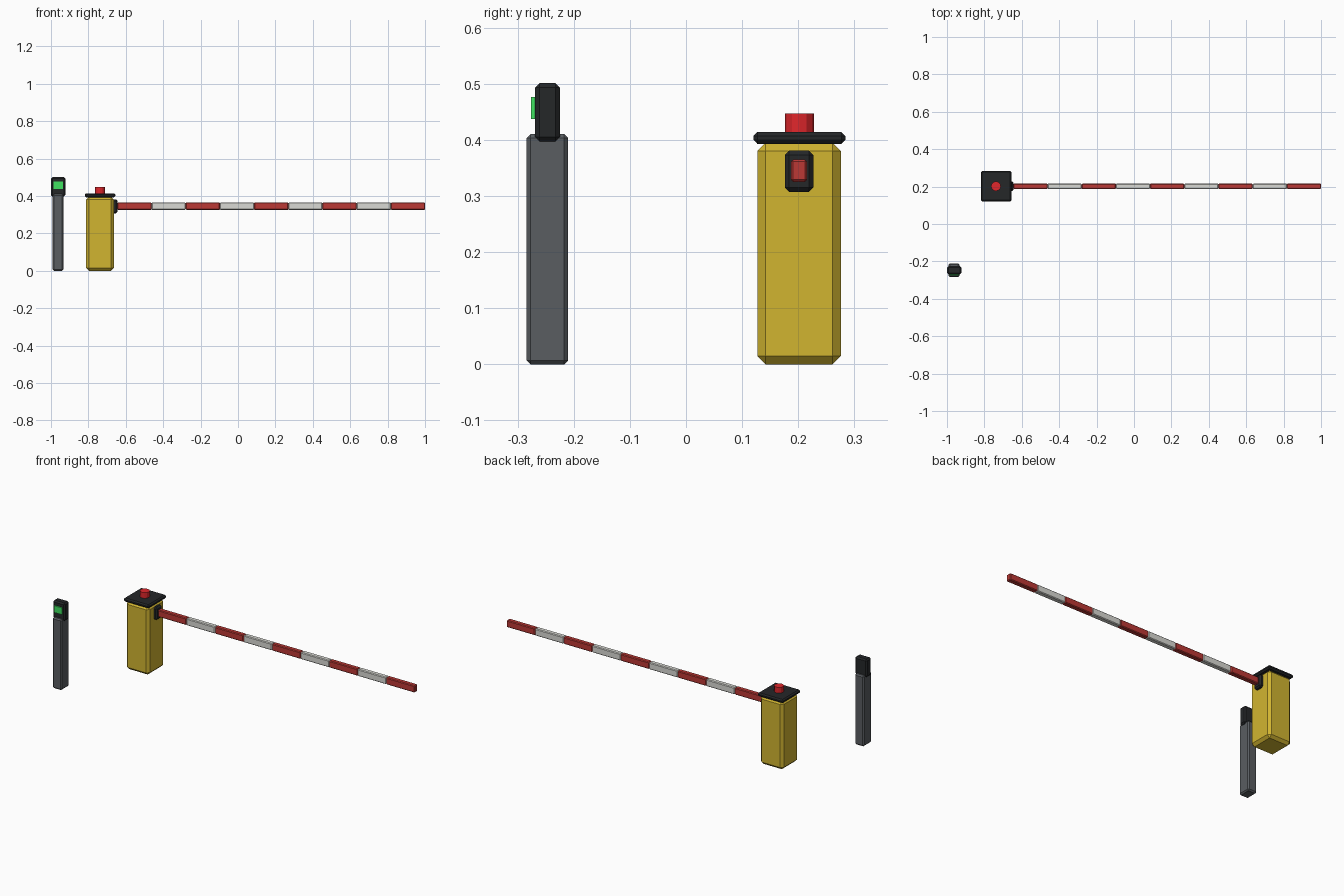
import bpy, bmesh
from mathutils import Matrix

if "Cube" in bpy.data.objects:
    bpy.data.objects.remove(bpy.data.objects["Cube"])


def material(name, rgb):
    m = bpy.data.materials.new(name)
    m.diffuse_color = (*rgb, 1)
    m.use_nodes = True
    m.node_tree.nodes["Principled BSDF"].inputs["Base Color"].default_value = m.diffuse_color
    return m


YELLOW = material("yellow_paint", (0.64, 0.46, 0.03))
BLACK = material("black_plastic", (0.018, 0.02, 0.022))
GREY = material("grey_metal", (0.1, 0.11, 0.12))
RED = material("red_paint", (0.5, 0.04, 0.035))
WHITE = material("white_paint", (0.7, 0.7, 0.66))
LAMP = material("red_lamp", (0.75, 0.02, 0.025))
GREEN = material("green_screen", (0.05, 0.75, 0.12))


def finish(bm, name, mat):
    mesh = bpy.data.meshes.new(name)
    bm.to_mesh(mesh)
    bm.free()
    mesh.materials.append(mat)
    bpy.context.collection.objects.link(bpy.data.objects.new(name, mesh))


def box(name, x, y, z, mat, chamfer=0.0):
    """Chamfered box from (min, max) ranges."""
    bm = bmesh.new()
    bmesh.ops.create_cube(bm, size=1)
    for v in bm.verts:
        v.co = [r[0] if c < 0 else r[1] for c, r in zip(v.co, (x, y, z))]
    if chamfer:
        bmesh.ops.bevel(bm, geom=bm.edges[:], offset=chamfer, segments=1,
                        affect='EDGES', profile=0.5)
    finish(bm, name, mat)


# Barrier cabinet with lid
box("cabinet", (-0.812, -0.663), (0.127, 0.276), (0, 0.395), YELLOW, 0.015)
box("cabinet_lid", (-0.819, -0.656), (0.12, 0.284), (0.393, 0.414), BLACK, 0.007)

# Warning beacon
bm = bmesh.new()
bmesh.ops.create_cone(bm, cap_ends=True, segments=12, radius1=0.026, radius2=0.026,
                      depth=0.036, matrix=Matrix.Translation((-0.738, 0.202, 0.429)))
finish(bm, "beacon", LAMP)

# Arm hub and striped boom
box("arm_hub", (-0.68, -0.644), (0.176, 0.227), (0.307, 0.381), BLACK, 0.008)
start, count = -0.645, 9
pitch = (1 - start) / count
for i in range(count):
    x0 = start + i * pitch
    box(f"boom_stripe_{i + 1}", (x0, x0 + pitch), (0.187, 0.216), (0.325, 0.365),
        WHITE if i % 2 else RED, 0.004)

# Ticket reader post
box("reader_post", (-0.991, -0.933), (-0.284, -0.21), (0, 0.41), GREY, 0.007)
box("reader_head", (-1.0, -0.923), (-0.269, -0.225), (0.397, 0.501), BLACK, 0.008)
box("reader_screen", (-0.987, -0.936), (-0.276, -0.26), (0.437, 0.476), GREEN)
